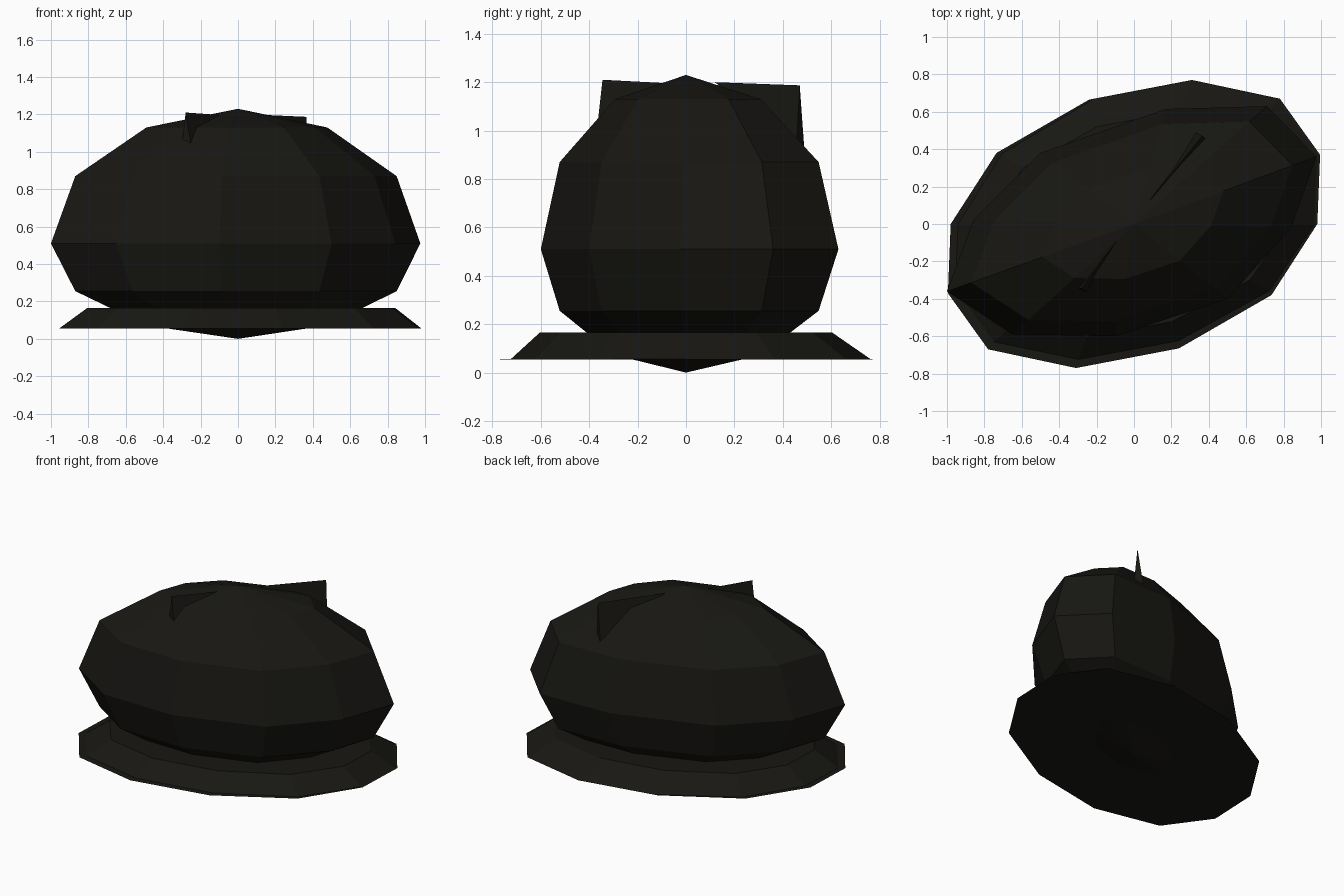
import bpy, bmesh

if "Cube" in bpy.data.objects:
    bpy.data.objects.remove(bpy.data.objects["Cube"])

mat = bpy.data.materials.new("charcoal")
mat.diffuse_color = (0.009, 0.0085, 0.0065, 1)
mat.use_nodes = True
mat.node_tree.nodes["Principled BSDF"].inputs["Base Color"].default_value = mat.diffuse_color


def make(name, bm):
    bmesh.ops.recalc_face_normals(bm, faces=bm.faces[:])
    me = bpy.data.meshes.new(name)
    bm.to_mesh(me)
    bm.free()
    me.materials.append(mat)
    ob = bpy.data.objects.new(name, me)
    bpy.context.collection.objects.link(ob)
    return ob


def bridge(bm, lo, hi):
    n = len(lo)
    for i in range(n):
        j = (i + 1) % n
        bm.faces.new((lo[i], lo[j], hi[j], hi[i]))


# Body: ten-sided slanted outline, scaled up a rounded profile
def body():
    plan = [(0.975, 0.36), (0.71, 0.63), (0.17, 0.615), (-0.5, 0.38), (-0.86, 0.02),
            (-1.0, -0.36), (-0.65, -0.59), (-0.1, -0.6), (0.5, -0.4), (0.84, -0.02)]
    profile = [(0.49, 0.072), (0.87, 0.255), (1.0, 0.51), (0.87, 0.87), (0.49, 1.13)]
    bm = bmesh.new()
    rings = [[bm.verts.new((x * r, y * r, z)) for x, y in plan] for r, z in profile]
    for lo, hi in zip(rings, rings[1:]):
        bridge(bm, lo, hi)
    for ring, z in ((rings[0], 0), (rings[-1], 1.23)):
        pole = bm.verts.new((0, 0, z))
        for i in range(10):
            bm.faces.new((ring[i], ring[(i + 1) % 10], pole))
    make("body", bm)


# Base skirt: twelve-sided flared slab on a thin flat rim
def skirt():
    half = [(0.31, 0.77), (0.78, 0.67), (0.995, 0.37), (0.98, 0.0), (0.735, -0.38), (0.24, -0.665)]
    plan = half + [(-x, -y) for x, y in half]
    bm = bmesh.new()
    rim = [bm.verts.new((x, y, 0.055)) for x, y in plan]
    lo = [bm.verts.new((x * (0.985 if x > 0 else 0.96), y * (0.99 if y > 0 else 0.94), 0.056))
          for x, y in plan]
    hi = [bm.verts.new((x * (0.845 if x > 0 else 0.81), y * 0.785, 0.165)) for x, y in plan]
    bridge(bm, rim, lo)
    bridge(bm, lo, hi)
    bm.faces.new(rim)
    bm.faces.new(hi)
    make("base_skirt", bm)


# Thin wedge fins on the crown
def fin(name, tip, inner, base_a, base_b):
    bm = bmesh.new()
    t, i, a, b = [bm.verts.new(p) for p in (tip, inner, base_a, base_b)]
    for f in ((t, i, a), (t, b, i), (t, a, b), (i, b, a)):
        bm.faces.new(f)
    make(name, bm)


body()
skirt()
fin("back_fin", (0.365, 0.47, 1.187), (0.08, 0.12, 1.2), (0.33, 0.49, 0.91), (0.385, 0.455, 0.91))
fin("front_fin", (-0.28, -0.345, 1.21), (-0.07, -0.06, 1.195), (-0.3, -0.345, 1.04), (-0.25, -0.365, 1.03))
